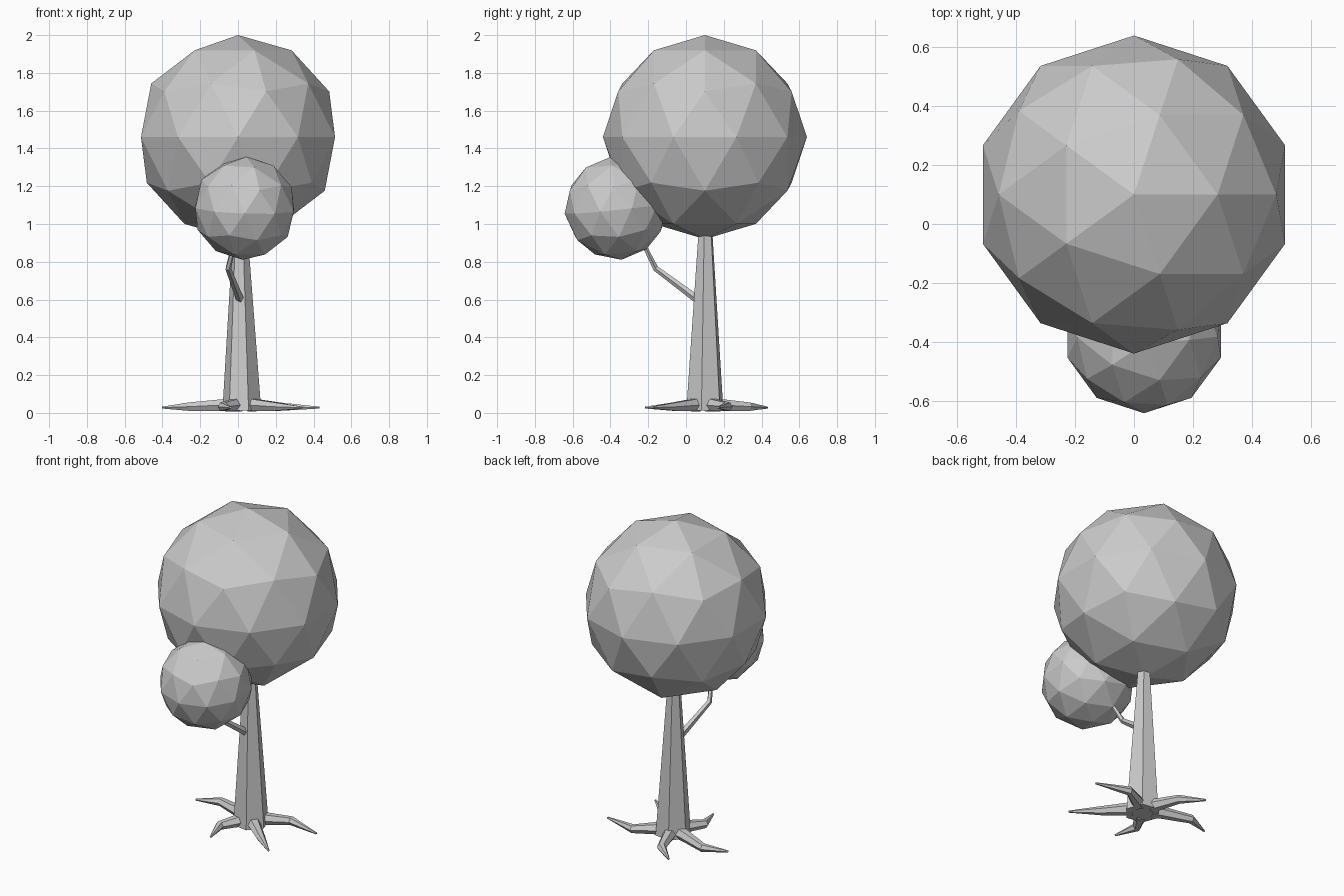
import bpy, bmesh
from math import cos, sin, pi, radians
from mathutils import Vector

if "Cube" in bpy.data.objects:
    bpy.data.objects.remove(bpy.data.objects["Cube"])


def crown(name, loc, radius, rot=(0, 0, 0)):
    bpy.ops.mesh.primitive_ico_sphere_add(subdivisions=2, radius=radius,
                                          location=loc, rotation=rot)
    bpy.context.object.name = name


def limb(name, path, radii, sides, phase=0.0, flat=1.0):
    """Tapered faceted tube along a path; flat squashes it sideways to up."""
    pts = [Vector(p) for p in path]
    bm = bmesh.new()
    rings = []
    for i, (p, r) in enumerate(zip(pts, radii)):
        t = (pts[min(i + 1, len(pts) - 1)] - pts[max(i - 1, 0)]).normalized()
        a = Vector((1, 0, 0)) if abs(t.z) > 0.95 else Vector((0, 0, 1)).cross(t).normalized()
        b = t.cross(a)
        rings.append([bm.verts.new(p + a * r * cos(phase + 2 * pi * k / sides)
                                   + b * r * flat * sin(phase + 2 * pi * k / sides))
                      for k in range(sides)])
    for lo, hi in zip(rings, rings[1:]):
        for k in range(sides):
            n = (k + 1) % sides
            bm.faces.new((lo[k], lo[n], hi[n], hi[k]))
    bm.faces.new(rings[0][::-1])
    bm.faces.new(rings[-1])
    bmesh.ops.recalc_face_normals(bm, faces=bm.faces)
    me = bpy.data.meshes.new(name)
    bm.to_mesh(me)
    bm.free()
    bpy.context.collection.objects.link(bpy.data.objects.new(name, me))


# Foliage
crown("large_crown", (0, 0.1, 1.46), 0.54)
crown("small_crown", (0.035, -0.37, 1.083), 0.274, (radians(6), radians(2), 0))

# Hexagonal trunk, tapering up into the large crown
limb("trunk", [(0.02, 0.1, 0.012), (0.02, 0.1, 0.06), (0.012, 0.103, 1.0)],
     [0.105, 0.101, 0.036], 6, radians(-10))

# Crooked branch carrying the small crown
limb("branch", [(0.02, 0.09, 0.58), (-0.052, -0.16, 0.765), (-0.02, -0.23, 0.90)],
     [0.023, 0.016, 0.012], 5)

# Roots: bend point and tip of each, starting inside the trunk
roots = [
    ((-0.26, 0.20), (-0.40, 0.15)),
    ((-0.08, -0.07), (-0.04, -0.215)),
    ((0.20, -0.06), (0.34, -0.18)),
    ((0.22, 0.22), (0.43, 0.17)),
    ((-0.06, 0.33), (-0.18, 0.43)),
]
base = Vector((0.02, 0.1))
for i, (bend, tip) in enumerate(roots):
    out = (Vector(bend) - base).normalized()
    start = base + out * 0.06
    mid = Vector(bend)
    limb(f"root_{i + 1}",
         [(*start, 0.042), (*(start.lerp(mid, 0.3)), 0.04), (*mid, 0.033), (*tip, 0.028)],
         [0.042, 0.036, 0.027, 0.006], 6, 0, 0.95)
